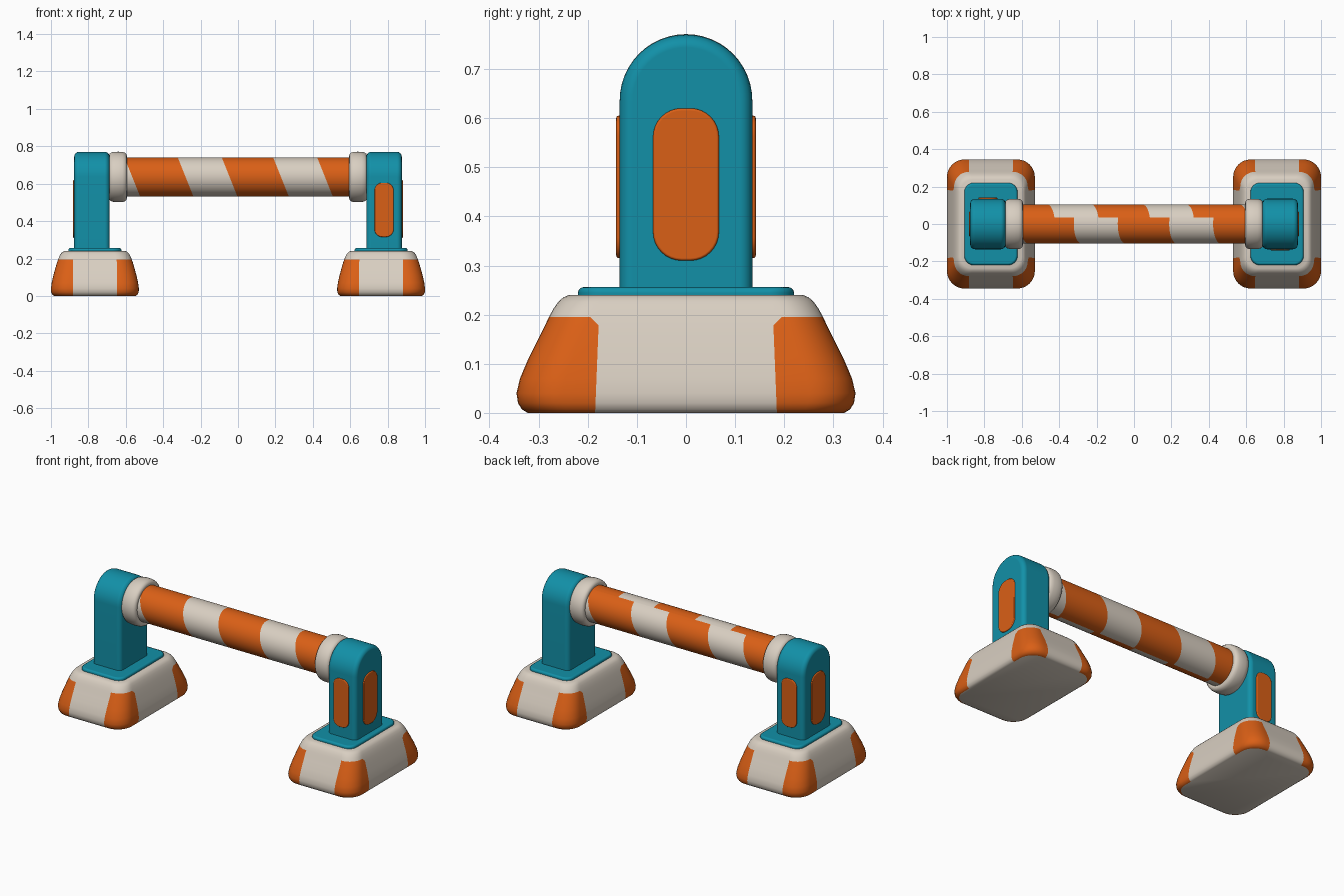
import bpy, bmesh
from math import sin, cos, pi, radians

if "Cube" in bpy.data.objects:
    bpy.data.objects.remove(bpy.data.objects["Cube"])


def material(name, rgb):
    m = bpy.data.materials.new(name)
    m.diffuse_color = (*rgb, 1)
    m.use_nodes = True
    m.node_tree.nodes["Principled BSDF"].inputs["Base Color"].default_value = m.diffuse_color
    return m


ORANGE = material("orange", (0.70, 0.115, 0.008))
TEAL = material("teal", (0.006, 0.28, 0.39))
CREAM = material("cream", (0.69, 0.62, 0.535))
BAR_Z = 0.636


def finish(name, bm, mats, bevel=0, twin=True):
    """Make the object; the other end is the same mesh turned half round z."""
    bmesh.ops.recalc_face_normals(bm, faces=bm.faces)
    me = bpy.data.meshes.new(name)
    bm.to_mesh(me)
    bm.free()
    for m in mats:
        me.materials.append(m)
    for p in me.polygons:
        p.use_smooth = True
    if not bevel:
        me.set_sharp_from_angle(angle=radians(40))
    for side, turn in ((("right_", 0), ("left_", pi)) if twin else (("", 0),)):
        ob = bpy.data.objects.new(side + name, me)
        ob.rotation_euler.z = turn
        bpy.context.collection.objects.link(ob)
        if bevel:
            b = ob.modifiers.new("round_edges", 'BEVEL')
            b.width, b.segments = bevel, 4
            b.limit_method, b.angle_limit = 'ANGLE', radians(40)
            b.harden_normals = True


def rounded_rect(cx, cy, hx, hy, r, n=8):
    pts = []
    for k, (sx, sy) in enumerate(((1, 1), (-1, 1), (-1, -1), (1, -1))):
        for i in range(n + 1):
            a = pi / 2 * (k + i / n)
            pts.append((cx + sx * (hx - r) + r * cos(a), cy + sy * (hy - r) + r * sin(a)))
    return pts


def prism(name, pts, axis, lo, hi, mat, bevel):
    place = {'x': lambda a, b, h: (h, a, b),
             'y': lambda a, b, h: (a, h, b),
             'z': lambda a, b, h: (a, b, h)}[axis]
    bm = bmesh.new()
    rings = [[bm.verts.new(place(a, b, h)) for a, b in pts] for h in (lo, hi)]
    n = len(pts)
    for i in range(n):
        j = (i + 1) % n
        bm.faces.new((rings[0][i], rings[0][j], rings[1][j], rings[1][i]))
    bm.faces.new(rings[0])
    bm.faces.new(rings[1])
    finish(name, bm, [mat], bevel)


# Weighted foot with orange corners: (z, half x, half y) levels
LEVELS = [(0, .218, .322), (.007, .228, .334), (.02, .234, .342), (.04, .235, .345),
          (.07, .231, .338), (.11, .222, .321), (.15, .211, .301), (.178, .203, .287),
          (.195, .197, .279), (.212, .19, .27), (.226, .182, .26), (.235, .174, .25),
          (.24, .163, .238)]
FOOT_X, N = 0.765, 8
bm = bmesh.new()
rings = []
for z, hx, hy in LEVELS:
    r = hx * 0.4
    inset = 0.018 if z == .195 else 0          # softens the patch's upper corners
    sx = min(.117 + inset, hx - r - .002)
    sy = min(.185 - z * .04 + inset, hy - r - .002)
    ring = []
    for k, (qx, qy) in enumerate(((1, 1), (-1, 1), (-1, -1), (1, -1))):
        arc = [(qx * (hx - r) + r * cos(pi / 2 * (k + i / N)),
                qy * (hy - r) + r * sin(pi / 2 * (k + i / N))) for i in range(N + 1)]
        on_x, on_y = (qx * hx, qy * sy), (qx * sx, qy * hy)
        ring += [on_x, *arc, on_y] if k % 2 == 0 else [on_y, *arc, on_x]
    rings.append([bm.verts.new((FOOT_X + x, y, z)) for x, y in ring])
count = len(rings[0])
for lv in range(len(rings) - 1):
    for i in range(count):
        j = (i + 1) % count
        f = bm.faces.new((rings[lv][i], rings[lv][j], rings[lv + 1][j], rings[lv + 1][i]))
        corner = i % (N + 3) != N + 2          # not the flat span between corners
        f.material_index = 1 if corner and LEVELS[lv + 1][0] <= .195 else 0
bm.faces.new(rings[0])
bm.faces.new(rings[-1])
finish("foot", bm, [CREAM, ORANGE])

# Plate on the foot
prism("foot_plate", rounded_rect(FOOT_X, 0, .142, .22, .05), 'z', .22, .256, TEAL, .012)

# Arched post
arch = [(-.135, .23), (.135, .23)]
arch += [(.135 * cos(pi * i / 28), .635 + .135 * sin(pi * i / 28)) for i in range(29)]
prism("post", arch, 'x', .686, .876, TEAL, .026)

# Raised panels: one on the outer face, one on a side face
prism("outer_panel", rounded_rect(0, .465, .067, .155, .058), 'x', .86, .882, ORANGE, .005)
prism("side_panel", rounded_rect(.781, .46, .051, .145, .042), 'y', -.142, -.12, ORANGE, .005)

# Collar turned round the bar axis
PROFILE = [(.60, .09), (.594, .112), (.597, .123), (.605, .130), (.618, .134), (.64, .135),
           (.66, .134), (.676, .131), (.686, .124), (.69, .112), (.69, .09)]
bm = bmesh.new()
S = 48
rings = [[bm.verts.new((x, r * cos(2 * pi * i / S), BAR_Z + r * sin(2 * pi * i / S)))
          for i in range(S)] for x, r in PROFILE]
for a, b in zip(rings, rings[1:]):
    for i in range(S):
        j = (i + 1) % S
        bm.faces.new((a[i], a[j], b[j], b[i]))
bm.faces.new(rings[-1])
bm.faces.new(rings[0])
finish("collar", bm, [CREAM])

# Striped bar: slanted bands on the front, the same bands turned half round on the back
EDGES = [-.565, -.28, -.045, .23, .465]
R = 0.105
bm = bmesh.new()
for turn, a0, a1 in ((1, -90, 110), (-1, 110, 270)):
    steps = 24
    columns = []
    for i in range(steps + 1):
        a = radians(a0 + (a1 - a0) * i / steps)
        y, dz = -R * cos(a), R * sin(a)
        xs = [-.65] + [e - .4 * dz for e in EDGES] + [.65]
        columns.append([bm.verts.new((turn * x, y, BAR_Z + dz)) for x in xs])
    for c, d in zip(columns, columns[1:]):
        for k in range(len(EDGES) + 1):
            f = bm.faces.new((c[k], c[k + 1], d[k + 1], d[k]))
            f.material_index = k % 2
bmesh.ops.recalc_face_normals(bm, faces=bm.faces)
# point every face away from the bar axis
for f in bm.faces:
    c = f.calc_center_median()
    if f.normal.y * c.y + f.normal.z * (c.z - BAR_Z) < 0:
        f.normal_flip()
me = bpy.data.meshes.new("striped_bar")
bm.to_mesh(me)
bm.free()
for m in (CREAM, ORANGE):
    me.materials.append(m)
for p in me.polygons:
    p.use_smooth = True
bpy.context.collection.objects.link(bpy.data.objects.new("striped_bar", me))
